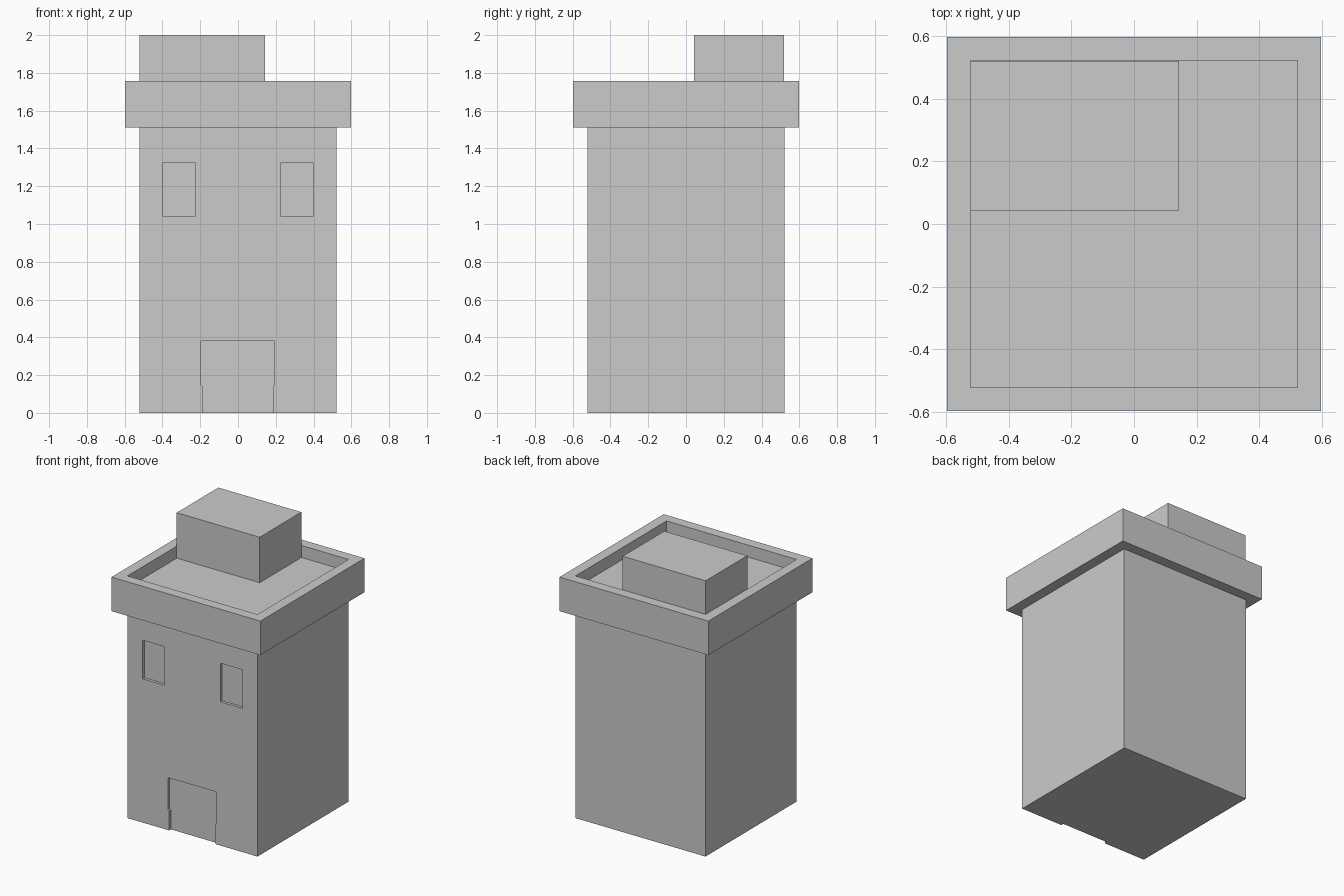
import bpy, bmesh

if "Cube" in bpy.data.objects:
    bpy.data.objects.remove(bpy.data.objects["Cube"])


def finish(name, bm):
    bmesh.ops.recalc_face_normals(bm, faces=bm.faces)
    mesh = bpy.data.meshes.new(name)
    bm.to_mesh(mesh)
    bm.free()
    obj = bpy.data.objects.new(name, mesh)
    bpy.context.collection.objects.link(obj)
    return obj


def square_stack(name, levels):
    """Closed solid through square rings given as (half width, z)."""
    bm = bmesh.new()
    rings = [[bm.verts.new((sx * r, sy * r, z))
              for sx, sy in ((-1, -1), (1, -1), (1, 1), (-1, 1))]
             for r, z in levels]
    for a, b in zip(rings, rings[1:]):
        for i in range(4):
            j = (i + 1) % 4
            bm.faces.new((a[i], a[j], b[j], b[i]))
    bm.faces.new(rings[0])
    bm.faces.new(rings[-1])
    return finish(name, bm)


def prism(name, outline, y0, y1):
    """Extrude an x/z outline from y0 to y1."""
    bm = bmesh.new()
    face = bm.faces.new([bm.verts.new((x, y0, z)) for x, z in outline])
    out = bmesh.ops.extrude_face_region(bm, geom=[face])["geom"]
    verts = [v for v in out if isinstance(v, bmesh.types.BMVert)]
    bmesh.ops.translate(bm, verts=verts, vec=(0, y1 - y0, 0))
    return finish(name, bm)


def rect(x0, x1, z0, z1):
    return [(x0, z0), (x1, z0), (x1, z1), (x0, z1)]


# Tower walls, overhanging parapet and sunken roof deck
tower = square_stack("tower", [(0.522, 0), (0.522, 1.51), (0.597, 1.51),
                               (0.597, 1.757), (0.522, 1.757), (0.522, 1.67)])

# Shallow door and window recesses in the front wall
front, back = -0.6, -0.502
door = [(-0.188, -0.1), (0.186, -0.1), (0.186, 0.14), (0.192, 0.15),
        (0.192, 0.38), (-0.197, 0.38), (-0.197, 0.15), (-0.188, 0.14)]
cutters = [prism("door_cutter", door, front, back)]
for side, x in (("left", -0.312), ("right", 0.312)):
    cutters.append(prism(side + "_window_cutter",
                         rect(x - 0.088, x + 0.088, 1.043, 1.323), front, back))
for cutter in cutters:
    cutter.hide_render = True
    cutter.hide_set(True)
    mod = tower.modifiers.new(cutter.name, 'BOOLEAN')
    mod.operation = 'DIFFERENCE'
    mod.solver = 'EXACT'
    mod.object = cutter

# Rooftop hut in the back left corner
prism("roof_hut", rect(-0.522, 0.144, 1.67, 2.0), 0.043, 0.52)
